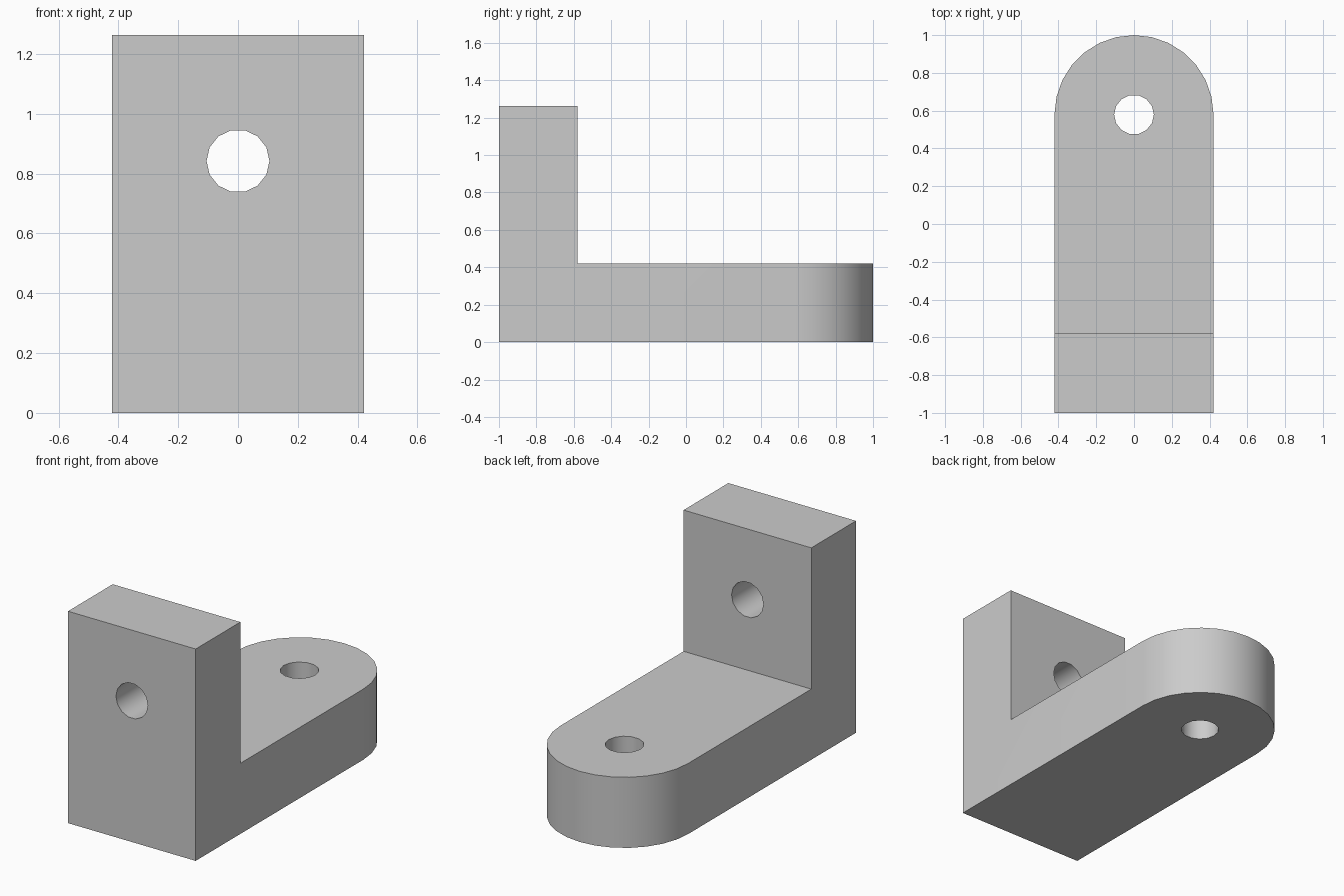
import bpy, bmesh
from math import cos, sin, pi, radians
from mathutils import Vector, Matrix

if "Cube" in bpy.data.objects:
    bpy.data.objects.remove(bpy.data.objects["Cube"])

U = 2 / 19                       # module: the bracket is 19 modules long
HALF, THICK, HEIGHT = 4 * U, 4 * U, 12 * U
HOLE_R, HOLE_Z, ARC_Y = U, 8 * U, 1 - 4 * U
SPARE = 0.2                      # overshoot of cutters


def prism(name, points, extrude):
    """Extrude a closed outline along a vector."""
    bm = bmesh.new()
    face = bm.faces.new([bm.verts.new(p) for p in points])
    top = bmesh.ops.extrude_face_region(bm, geom=[face])["geom"]
    verts = [g for g in top if isinstance(g, bmesh.types.BMVert)]
    bmesh.ops.translate(bm, vec=Vector(extrude), verts=verts)
    bmesh.ops.recalc_face_normals(bm, faces=bm.faces)
    mesh = bpy.data.meshes.new(name)
    bm.to_mesh(mesh)
    bm.free()
    obj = bpy.data.objects.new(name, mesh)
    bpy.context.collection.objects.link(obj)
    return obj


def combine(target, tool, operation):
    """Apply a boolean and discard the helper."""
    tool.hide_render = True
    mod = target.modifiers.new(operation, 'BOOLEAN')
    mod.object, mod.operation, mod.solver = tool, operation, 'EXACT'
    bpy.context.view_layer.objects.active = target
    bpy.ops.object.modifier_apply(modifier=mod.name)
    bpy.data.objects.remove(tool)


# Plan outline: straight front, half-round back
arc = [(HALF * cos(i * pi / 14), ARC_Y + HALF * sin(i * pi / 14), 0) for i in range(15)]
bracket = prism("angle_bracket", [(-HALF, -1, 0), (HALF, -1, 0)] + arc, (0, 0, HEIGHT))

# Step above the base leaves the upright plate at the front
back = THICK - 1
step = prism("step_cutter",
             [(-1, back, THICK), (-1, 1 + SPARE, THICK),
              (-1, 1 + SPARE, HEIGHT + SPARE), (-1, back, HEIGHT + SPARE)], (2, 0, 0))
combine(bracket, step, 'DIFFERENCE')

# Bolt holes through the base and the upright
ring = [Vector((HOLE_R * cos(i * pi / 7), HOLE_R * sin(i * pi / 7), 0)) for i in range(14)]
base_hole = prism("base_hole_cutter", [p + Vector((0, ARC_Y, -SPARE)) for p in ring],
                  (0, 0, THICK + 2 * SPARE))
combine(bracket, base_hole, 'DIFFERENCE')
turn = Matrix.Rotation(radians(90), 3, 'X')
upright_hole = prism("upright_hole_cutter",
                     [turn @ p + Vector((0, -1 - SPARE, HOLE_Z)) for p in ring],
                     (0, THICK + 2 * SPARE, 0))
combine(bracket, upright_hole, 'DIFFERENCE')

# Plain grey
grey = bpy.data.materials.new("plain_grey")
grey.use_nodes = True
colour = (0.6, 0.6, 0.6, 1)
grey.diffuse_color = colour
grey.node_tree.nodes["Principled BSDF"].inputs["Base Color"].default_value = colour
bracket.data.materials.clear()
bracket.data.materials.append(grey)

# Smooth curved walls, sharp corners
bpy.ops.object.select_all(action='DESELECT')
bracket.select_set(True)
bpy.context.view_layer.objects.active = bracket
bpy.ops.object.shade_smooth_by_angle(angle=radians(35))
